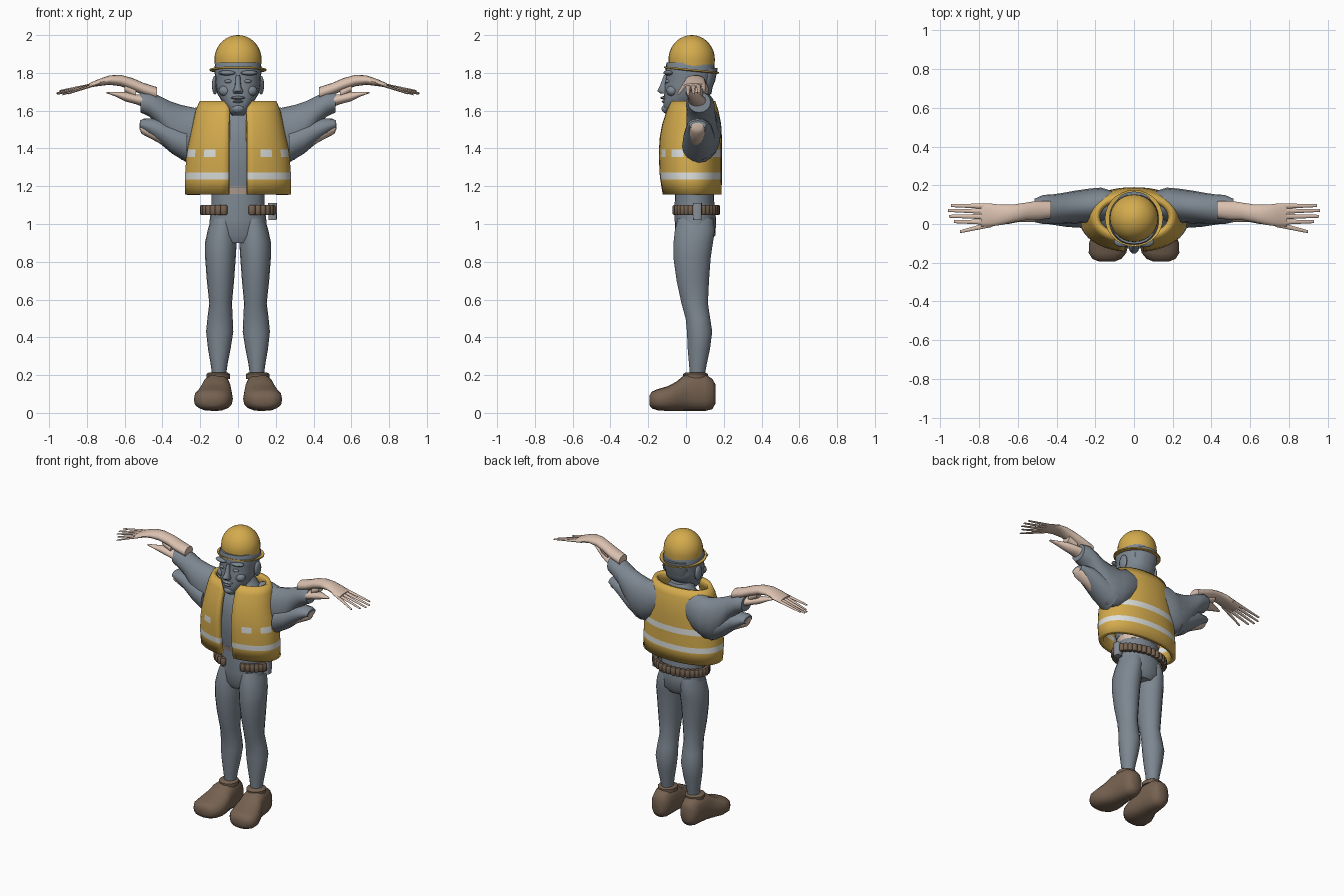
import bpy, bmesh, math
from mathutils import Vector


def material(name, rgb):
    m = bpy.data.materials.new(name)
    m.diffuse_color = (*rgb, 1)
    return m


CLOTH = material("slate cloth", (0.205, 0.242, 0.283))
YELLOW = material("safety yellow", (0.66, 0.41, 0.075))
WHITE = material("reflective white", (0.72, 0.74, 0.72))
SKIN = material("skin", (0.70, 0.53, 0.43))
LEATHER = material("brown leather", (0.18, 0.122, 0.082))
METAL = material("grey metal", (0.25, 0.28, 0.31))


def finish(name, bm, mats, angle=50):
    bmesh.ops.recalc_face_normals(bm, faces=bm.faces)
    me = bpy.data.meshes.new(name)
    bm.to_mesh(me)
    bm.free()
    for m in mats:
        me.materials.append(m)
    for p in me.polygons:
        p.use_smooth = True
    me.set_sharp_from_angle(angle=math.radians(angle))
    ob = bpy.data.objects.new(name, me)
    bpy.context.collection.objects.link(ob)
    return ob


def spow(v, e):
    return math.copysign(abs(v) ** e, v)


def loft(name, rings, mat, axis="z", side=1, n=16, power=2.0, cap=True):
    """Rings: position on axis, then two centres and two radii on the other axes."""
    bm = bmesh.new()
    rows = []
    for p, c1, c2, r1, r2 in rings:
        row = []
        for i in range(n):
            a = 2 * math.pi * i / n
            u = c1 + r1 * spow(math.cos(a), 2 / power)
            v = c2 + r2 * spow(math.sin(a), 2 / power)
            x, y, z = {"z": (u, v, p), "x": (p, u, v), "y": (u, p, v)}[axis]
            row.append(bm.verts.new((x * side, y, z)))
        rows.append(row)
    for a, b in zip(rows, rows[1:]):
        for i in range(n):
            j = (i + 1) % n
            bm.faces.new((a[i], a[j], b[j], b[i]))
    if cap:
        bm.faces.new(rows[0])
        bm.faces.new(rows[-1])
    return finish(name, bm, [mat])


def ball(name, loc, size, mat, seg=12):
    bm = bmesh.new()
    bmesh.ops.create_uvsphere(bm, u_segments=seg, v_segments=seg // 2 + 2, radius=1)
    for v in bm.verts:
        v.co = Vector([v.co[k] * size[k] + loc[k] for k in range(3)])
    return finish(name, bm, [mat])


# Torso, hem and pelvis
loft("shirt", [(1.19, 0, .04, .15, .115), (1.3, 0, .035, .18, .125), (1.45, 0, .035, .19, .13),
               (1.54, 0, .05, .17, .12), (1.60, 0, .06, .10, .09), (1.66, 0, .05, .065, .075)], CLOTH, n=24)
loft("waist_skin", [(1.16, 0, .045, .14, .105), (1.20, 0, .04, .152, .118)], SKIN, n=24)
loft("pelvis", [(.90, 0, .045, .10, .08), (.94, 0, .05, .155, .105), (1.02, 0, .05, .15, .11),
                (1.10, 0, .045, .14, .105), (1.17, 0, .045, .14, .103)], CLOTH, n=24)

# Legs, ankles and shoes
for s, side in ((1, "right"), (-1, "left")):
    loft(side + "_leg", [(.20, .10, .06, .037, .04), (.26, .10, .063, .045, .048), (.34, .099, .068, .06, .06),
                         (.43, .097, .072, .072, .068), (.50, .095, .063, .067, .066), (.58, .092, .046, .06, .071),
                         (.70, .093, .036, .072, .087), (.82, .093, .032, .081, .1), (.90, .091, .038, .084, .106),
                         (.97, .085, .047, .075, .107), (1.03, .075, .05, .065, .095)], CLOTH, side=s, n=18)
    loft(side + "_ankle", [(.15, .10, .06, .036, .04), (.215, .10, .06, .034, .037)], SKIN, side=s)
    loft(side + "_shoe", [(.156, .108, .10, .03, .05), (.14, .11, .10, .055, .08), (.10, .11, .108, .066, .098),
                          (.04, .112, .11, .073, .10), (-.01, .116, .105, .08, .095), (-.05, .122, .088, .092, .078),
                          (-.10, .13, .075, .103, .065), (-.15, .137, .07, .097, .056), (-.18, .14, .068, .075, .045),
                          (-.194, .14, .066, .04, .025)], LEATHER, axis="y", side=s, power=2.5)
    loft(side + "_shoe_collar", [(.18, .105, .05, .062, .066), (.205, .105, .05, .062, .066),
                                 (.214, .105, .05, .05, .052)], LEATHER, side=s)

# Puffed vest, open at the front, with reflective bands: z, half width, front y, back y
vest_rows = [(1.155, .282, -.125, .188), (1.235, .282, -.138, .19), (1.272, .28, -.142, .19),
             (1.355, .274, -.145, .19), (1.395, .268, -.145, .19), (1.46, .255, -.141, .19),
             (1.53, .24, -.128, .186), (1.60, .225, -.105, .172), (1.652, .203, -.082, .155)]
COLS = 44
bm = bmesh.new()
grid = []
for z, rx, yf, yb in vest_rows:
    cy, ry = (yf + yb) / 2, (yb - yf) / 2
    start = math.asin(.042 / rx)
    row = []
    for i in range(COLS + 1):
        a = start + (2 * math.pi - 2 * start) * i / COLS
        row.append(bm.verts.new((rx * spow(math.sin(a), .93), cy - ry * spow(math.cos(a), .93), z)))
    grid.append(row)
for r in range(len(grid) - 1):
    for i in range(COLS):
        f = bm.faces.new((grid[r][i], grid[r][i + 1], grid[r + 1][i + 1], grid[r + 1][i]))
        edge = min(i, COLS - 1 - i)
        f.material_index = 1 if r == 1 or (r == 3 and edge not in (0, 1, 4, 5, 9)) else 0
vest = finish("vest", bm, [YELLOW, WHITE])
thick = vest.modifiers.new("padding", "SOLIDIFY")
thick.thickness = .03
thick.offset = -1
# Outward orientation keeps the padding inside the outer shell
if sum(p.normal.x * p.center.x + p.normal.y * (p.center.y - .025) for p in vest.data.polygons) < 0:
    thick.offset = 1

# Sleeves, forearms and hands
for s, side in ((1, "right"), (-1, "left")):
    loft(side + "_sleeve", [(.11, .10, 1.52, .07, .10), (.17, .10, 1.50, .088, .13), (.23, .095, 1.475, .088, .14),
                            (.30, .088, 1.485, .085, .145), (.36, .082, 1.53, .08, .12), (.42, .078, 1.6, .075, .08),
                            (.47, .075, 1.635, .075, .066), (.515, .07, 1.645, .06, .055)], CLOTH, axis="x", side=s)
    loft(side + "_sleeve_flap", [(.27, .07, 1.415, .09, .09), (.35, .07, 1.455, .085, .082),
                                 (.43, .068, 1.50, .07, .06), (.50, .062, 1.525, .055, .033),
                                 (.52, .062, 1.525, .045, .022)], CLOTH, axis="x", side=s)
    loft(side + "_flap_lining", [(.34, .06, 1.41, .04, .03), (.43, .06, 1.47, .04, .035),
                                 (.51, .06, 1.505, .04, .028), (.522, .06, 1.52, .03, .015)], SKIN, axis="x", side=s)
    loft(side + "_forearm", [(.43, .075, 1.69, .045, .035), (.50, .07, 1.715, .05, .032), (.56, .065, 1.74, .045, .033),
                             (.62, .055, 1.759, .046, .03), (.68, .048, 1.762, .052, .025),
                             (.74, .046, 1.748, .058, .018), (.79, .045, 1.733, .058, .011)], SKIN, axis="x", side=s)
    loft(side + "_wrist", [(.49, .06, 1.65, .05, .035), (.54, .055, 1.66, .045, .026), (.60, .04, 1.675, .03, .025),
                           (.65, .02, 1.688, .02, .012), (.695, .005, 1.696, .008, .004)], SKIN, axis="x", side=s)
    loft(side + "_palm_heel", [(.54, .06, 1.69, .03, .025), (.60, .055, 1.725, .03, .028)], SKIN, axis="x", side=s)
    # Fingers: root y, tip x, tip y, tip z
    for k, (y0, xt, yt, zt) in enumerate([(.092, .945, .095, 1.705), (.065, .96, .07, 1.693),
                                          (.038, .955, .04, 1.688), (.01, .93, .012, 1.685), (.0, .90, -.04, 1.69)]):
        rings = []
        for t in (0, .35, .7, 1):
            w = .015 * (1 - .5 * t)
            rings.append((.73 + (xt - .73) * t, y0 + (yt - y0) * t, 1.746 + (zt - 1.746) * t, w, w * .55))
        loft(f"{side}_finger_{k + 1}", rings, SKIN, axis="x", side=s, n=8)

# Head and facial features
loft("head", [(1.575, 0, -.06, .03, .035), (1.60, 0, -.05, .055, .07), (1.65, 0, -.02, .085, .10),
              (1.69, 0, .01, .11, .125), (1.74, 0, .015, .118, .128), (1.78, 0, .02, .12, .125),
              (1.82, 0, .022, .128, .132), (1.855, 0, .022, .118, .125)], CLOTH, n=24, power=2.2)
loft("nose", [(1.69, 0, -.115, .024, .02), (1.705, 0, -.122, .027, .032), (1.73, 0, -.115, .016, .025),
              (1.79, 0, -.105, .011, .012)], CLOTH, n=10)
ball("upper_lip", (0, -.112, 1.668), (.038, .024, .009), CLOTH)
ball("lower_lip", (0, -.105, 1.648), (.032, .024, .009), CLOTH)
ball("chin", (0, -.09, 1.61), (.04, .04, .028), CLOTH)
for s, side in ((1, "right"), (-1, "left")):
    ball(side + "_brow", (.055 * s, -.09, 1.80), (.05, .03, .014), CLOTH)
    ball(side + "_eye", (.05 * s, -.096, 1.755), (.022, .015, .01), CLOTH)
    ball(side + "_cheek", (.065 * s, -.072, 1.705), (.038, .032, .03), CLOTH)
    ball(side + "_ear", (.122 * s, .04, 1.735), (.016, .035, .05), CLOTH)
loft("hood_flap", [(1.71, 0, .10, .07, .035), (1.76, 0, .11, .085, .045), (1.825, 0, .11, .09, .058)], CLOTH)

# Helmet dome and its separate brim ring
dome = [(1.832, 0, .03, .122, .12)]
for k in range(10):
    a = math.radians(88) * k / 9
    dome.append((1.87 + .13 * math.sin(a), 0, .03, .125 * math.cos(a), .123 * math.cos(a)))
loft("helmet", dome, YELLOW, n=28)
brim = loft("helmet_brim", [(1.816, 0, .03, .126, .132), (1.82, 0, .03, .15, .146), (1.812, 0, .03, .15, .146),
                            (1.808, 0, .03, .126, .132)], YELLOW, n=28, cap=False)
for v in brim.data.vertices:
    v.co.z -= (v.co.y - .03) * .1

# Belt of small pouches, open at the front, with a side holster
N = 30
for k in range(N):
    a = math.radians(24) + math.radians(312) * k / (N - 1)
    x, y = .183 * math.sin(a), .05 - .112 * math.cos(a)
    loft(f"belt_pouch_{k + 1}", [(1.048, x, y, .014, .014), (1.055, x, y, .019, .019),
                                 (1.093, x, y, .019, .019), (1.10, x, y, .014, .014)], LEATHER, n=8)
loft("holster", [(1.02, .183, .06, .022, .022), (1.11, .183, .06, .024, .024)], METAL, n=12, power=6)
